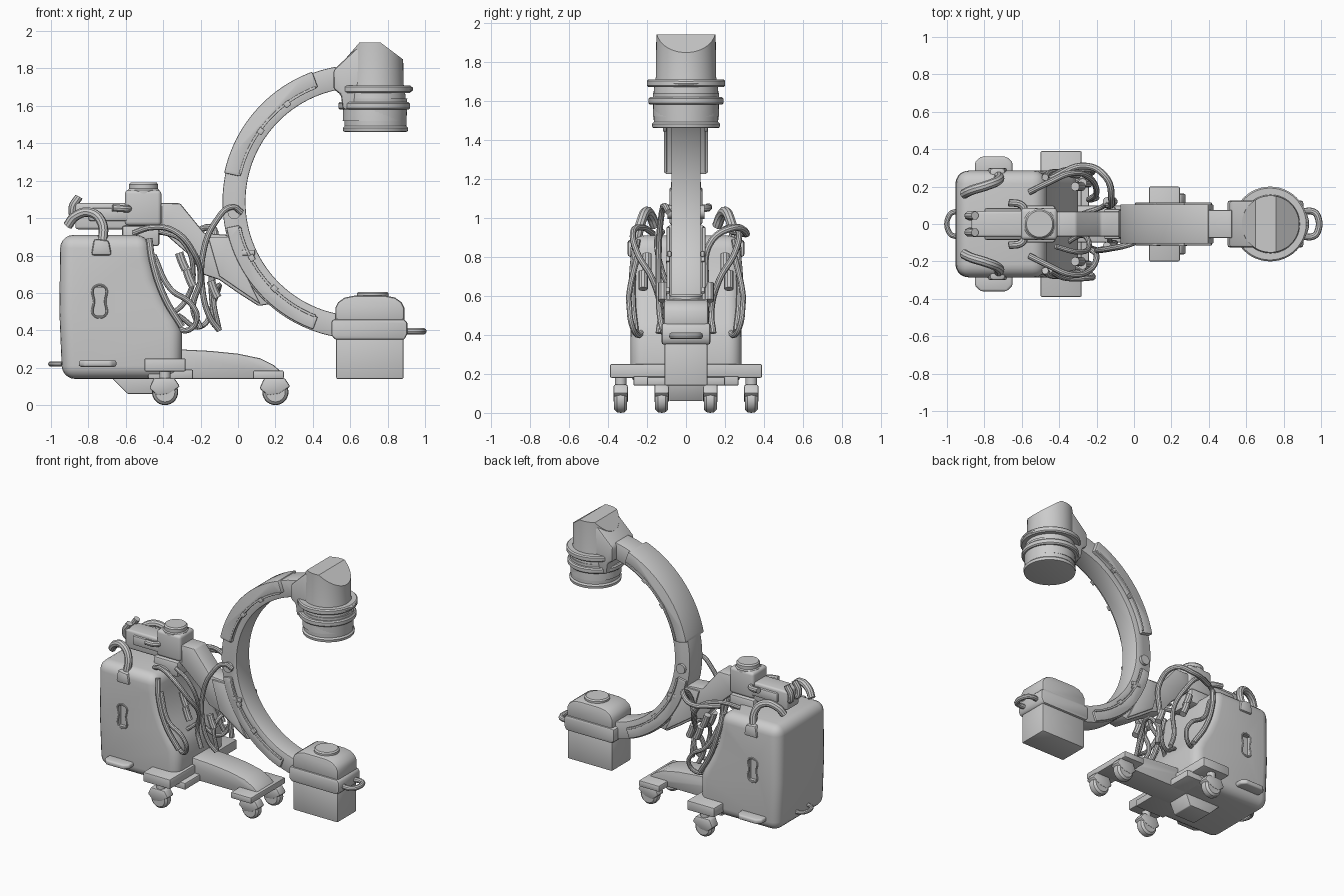
import bpy, bmesh, math
from mathutils import Vector


def finish(ob, bevel=0, seg=3, angle=40):
    if bevel:
        m = ob.modifiers.new("Bevel", 'BEVEL')
        m.width, m.segments, m.limit_method = bevel, seg, 'ANGLE'
        m.angle_limit = math.radians(angle)
    bpy.ops.object.select_all(action='DESELECT')
    ob.select_set(True)
    bpy.context.view_layer.objects.active = ob
    bpy.ops.object.convert(target='MESH')
    bpy.ops.object.shade_smooth_by_angle(angle=math.radians(35))
    return bpy.context.object


def from_bm(name, bm, bevel=0, seg=3, angle=40):
    bmesh.ops.recalc_face_normals(bm, faces=bm.faces)
    me = bpy.data.meshes.new(name)
    bm.to_mesh(me)
    bm.free()
    ob = bpy.data.objects.new(name, me)
    bpy.context.collection.objects.link(ob)
    return finish(ob, bevel, seg, angle)


def prism(name, pts, y0, y1, bevel=0.008, seg=2, angle=40):
    """Extrude an x-z outline from y0 to y1."""
    bm = bmesh.new()
    f = bm.faces.new([bm.verts.new((x, y0, z)) for x, z in pts])
    r = bmesh.ops.extrude_face_region(bm, geom=[f])
    vs = [v for v in r['geom'] if isinstance(v, bmesh.types.BMVert)]
    bmesh.ops.translate(bm, verts=vs, vec=(0, y1 - y0, 0))
    return from_bm(name, bm, bevel, seg, angle)


def box(name, x0, x1, y0, y1, z0, z1, bevel=0.008, seg=2):
    return prism(name, [(x0, z0), (x1, z0), (x1, z1), (x0, z1)], y0, y1, bevel, seg)


def lathe(name, center, profile, axis='Z', n=40, cuts=()):
    """Revolve (radius, height) pairs; cuts are (point, normal) planes."""
    bm = bmesh.new()
    rings = []
    for r, h in profile:
        ring = []
        for i in range(n):
            a = 2 * math.pi * i / n
            c, s = r * math.cos(a), r * math.sin(a)
            p = Vector((c, s, h)) if axis == 'Z' else Vector((c, h, s))
            ring.append(bm.verts.new(p + Vector(center)))
        rings.append(ring)
    for a, b in zip(rings, rings[1:]):
        for i in range(n):
            j = (i + 1) % n
            bm.faces.new((a[i], a[j], b[j], b[i]))
    bm.faces.new(rings[0])
    bm.faces.new(rings[-1])
    for co, no in cuts:
        r = bmesh.ops.bisect_plane(bm, geom=bm.verts[:] + bm.edges[:] + bm.faces[:],
                                   plane_co=co, plane_no=no, clear_outer=True)
        edges = [e for e in r['geom_cut'] if isinstance(e, bmesh.types.BMEdge)]
        bmesh.ops.holes_fill(bm, edges=edges)
    return from_bm(name, bm)


def tube(name, pts, r=0.014, cyclic=False):
    cu = bpy.data.curves.new(name, 'CURVE')
    cu.dimensions = '3D'
    cu.bevel_depth, cu.bevel_resolution, cu.resolution_u = r, 3, 8
    cu.use_fill_caps = True
    sp = cu.splines.new('BEZIER')
    sp.bezier_points.add(len(pts) - 1)
    for b, p in zip(sp.bezier_points, pts):
        b.co = p
        b.handle_left_type = b.handle_right_type = 'AUTO'
    sp.use_cyclic_u = cyclic
    ob = bpy.data.objects.new(name, cu)
    bpy.context.collection.objects.link(ob)
    return finish(ob)


def arc(r0, r1, a0, a1, n=40):
    """Outline of a ring section around the C-arm centre."""
    ang = [math.radians(a0 + (a1 - a0) * i / n) for i in range(n + 1)]
    return ([(0.65 + r1 * math.cos(a), 1.087 + r1 * math.sin(a)) for a in ang] +
            [(0.65 + r0 * math.cos(a), 1.087 + r0 * math.sin(a)) for a in reversed(ang)])


# Cabinet with concave front and recessed side slots
cabinet = prism("cabinet", [(-0.94, 0.14), (-0.30, 0.14), (-0.30, 0.40), (-0.33, 0.47), (-0.39, 0.57),
                            (-0.435, 0.68), (-0.46, 0.79), (-0.475, 0.91), (-0.95, 0.91), (-0.955, 0.5)],
                -0.285, 0.285, 0.07, 5, 45)
for s in (-1, 1):
    cut = box("slot_cutter", -0.77, -0.71, s * 0.29 - 0.03, s * 0.29 + 0.03, 0.48, 0.63, 0)
    cut.hide_render = True
    m = cabinet.modifiers.new("Slot", 'BOOLEAN')
    m.operation, m.object, m.solver = 'DIFFERENCE', cut, 'EXACT'
    cabinet = finish(cabinet)
    bpy.data.objects.remove(cut)
    # Slot lip, foot bumper, push handle and its mount
    tube("slot_lip", [(x, s * 0.284, z) for x, z in
                      ((-0.77, 0.48), (-0.77, 0.555), (-0.77, 0.63), (-0.71, 0.63), (-0.71, 0.555), (-0.71, 0.48))],
         0.006, True)
    lathe_pts = [(-0.85, 0.26), (-0.85, 0.33), (-0.82, 0.36), (-0.68, 0.36), (-0.65, 0.33), (-0.65, 0.26)]
    bm = bmesh.new()
    f = bm.faces.new([bm.verts.new((x, s * y, 0.205)) for x, y in lathe_pts])
    r = bmesh.ops.extrude_face_region(bm, geom=[f])
    bmesh.ops.translate(bm, verts=[v for v in r['geom'] if isinstance(v, bmesh.types.BMVert)], vec=(0, 0, 0.035))
    from_bm("foot_bumper", bm, 0.012)
    tube("push_handle", [(-0.91, s * 0.16, 0.96), (-0.87, s * 0.18, 1.01), (-0.79, s * 0.205, 1.03),
                         (-0.73, s * 0.23, 0.98), (-0.725, s * 0.26, 0.85)], 0.026)
    prism("handle_mount", [(-0.785, 0.80), (-0.675, 0.80), (-0.69, 0.88), (-0.77, 0.89)],
          s * 0.24, s * 0.30, 0.015)
    # Edge trim following the concave cabinet front
    tube("front_trim", [(-0.475, s * 0.25, 0.89), (-0.455, s * 0.27, 0.76), (-0.39, s * 0.275, 0.57),
                        (-0.30, s * 0.26, 0.42)], 0.018)
tube("rear_hoop", [(-0.94, -0.07, 0.22), (-0.985, -0.05, 0.22), (-0.985, 0.05, 0.22), (-0.94, 0.07, 0.22)], 0.014)

# Wheeled base
prism("base_leg", [(-0.6, 0.14), (0.22, 0.14), (0.24, 0.17), (0.19, 0.215), (0.12, 0.25), (0.0, 0.275),
                   (-0.15, 0.29), (-0.35, 0.30), (-0.6, 0.30)], -0.10, 0.10, 0.01)
box("front_crossbar", 0.08, 0.245, -0.2, 0.2, 0.14, 0.185)
box("rear_crossbar", -0.50, -0.28, -0.39, 0.39, 0.18, 0.25)
box("rear_axle_plate", -0.48, -0.24, -0.27, 0.27, 0.14, 0.19)
prism("belly_wedge", [(-0.68, 0.15), (-0.59, 0.06), (-0.42, 0.06), (-0.38, 0.15)], -0.085, 0.085, 0.005)
for s in (-1, 1):
    for tag, x, y, r in (("front", 0.20, 0.125, 0.07), ("rear", -0.39, 0.335, 0.07)):
        w = 0.033
        lathe(tag + "_wheel", (x, s * y, r),
              [(0.02, -w), (r * 0.75, -w), (r * 0.95, -w * 0.6), (r, 0), (r * 0.95, w * 0.6), (r * 0.75, w), (0.02, w)],
              'Y', 28)
        prism(tag + "_caster_hood", [(x - 0.085, 0.09), (x - 0.04, 0.05), (x + 0.02, 0.06), (x + 0.08, 0.10),
                                     (x + 0.05, 0.145), (x - 0.06, 0.145)], s * y - 0.037, s * y + 0.037, 0.01)
        lathe(tag + "_caster_stem", (x, s * y, 0.13), [(0.03, 0), (0.03, 0.05)], n=20)

# Upper horizontal arm, swivel and grips
box("column", -0.62, -0.42, -0.10, 0.10, 0.85, 0.96, 0.015)
box("upper_arm", -0.87, -0.40, -0.07, 0.07, 0.94, 1.08, 0.015, 3)
box("arm_side_strip", -0.80, -0.58, -0.085, 0.085, 0.985, 1.055, 0.012)
box("swivel_block", -0.605, -0.41, -0.085, 0.085, 0.96, 1.15, 0.02, 3)
lathe("swivel_knob", (-0.505, 0, 1.13), [(0.085, 0), (0.085, 0.02), (0.078, 0.027), (0.078, 0.05), (0.07, 0.06)])
for s in (-1, 1):
    tube("rear_grip", [(-0.82, s * 0.04, 1.04), (-0.87, s * 0.04, 1.01), (-0.885, s * 0.045, 1.05),
                       (-0.85, s * 0.045, 1.115)], 0.022)
    tube("cable_hook", [(-0.58, s * 0.06, 1.05), (-0.60, s * 0.10, 1.05), (-0.67, s * 0.115, 1.055)], 0.02)
prism("arm_bracket", [(-0.43, 1.08), (-0.31, 1.08), (-0.18, 0.92), (-0.05, 0.91), (-0.02, 0.80), (0.06, 0.65),
                      (0.17, 0.54), (0.11, 0.53), (0.0, 0.60), (-0.10, 0.67), (-0.19, 0.70), (-0.27, 0.81),
                      (-0.43, 0.95)], -0.068, 0.068, 0.01)
prism("bracket_side_plate", [(-0.16, 0.90), (-0.05, 0.90), (0.08, 0.62), (0.12, 0.54), (-0.10, 0.69)],
      -0.08, 0.08, 0.006)

# C-arm with side rails
prism("c_arm", arc(0.61, 0.733, 100, 260, 56), -0.075, 0.075, 0.006)
prism("upper_rail", arc(0.652, 0.74, 110, 168), -0.105, 0.105, 0.006)
prism("lower_rail", arc(0.655, 0.725, 191, 250), -0.09, 0.09, 0.006)
for s in (-1, 1):
    for tag, a0, a1, y in (("upper", 111, 167, 0.106), ("lower", 192, 249, 0.091)):
        prism(tag + "_rail_lip", arc(0.648, 0.662, a0, a1), s * y - 0.008, s * y + 0.008, 0.003)
        for a in (a0 + 14, a0 + 32):
            prism(tag + "_rail_stop", arc(0.635, 0.665, a, a + 3, 2), s * y - 0.012, s * y + 0.006, 0.003)
    lathe("pivot_boss", (-0.02, s * 0.08, 1.03), [(0.035, -0.015), (0.035, 0.015)], 'Y', 24)
    box("lock_lever", 0.02, 0.09, s * 0.085 - 0.01, s * 0.085 + 0.01, 0.80, 0.83, 0.006)

# Image detector head
lathe("detector_housing", (0.73, 0, 0), [(0.17, 1.52), (0.165, 1.66), (0.155, 1.72), (0.152, 1.94)], n=48,
      cuts=[((0.65, 0, 1.94), (-0.14, 0, 0.12)), ((0.76, 0, 1.94), (0.09, 0, 0.12))])
prism("detector_mount", [(0.51, 1.69), (0.55, 1.66), (0.56, 1.58), (0.72, 1.58), (0.72, 1.91), (0.63, 1.905),
                         (0.53, 1.81), (0.51, 1.79)], -0.125, 0.125, 0.015)
lathe("detector_drum", (0.735, 0, 0), [(0.16, 1.46), (0.172, 1.463), (0.175, 1.482), (0.165, 1.492),
                                       (0.168, 1.57), (0.17, 1.64)], n=48)
for z, r in ((1.60, 0.172), (1.69, 0.18)):
    lathe("detector_ring", (0.728, 0, z), [(r - 0.03, -0.02), (r + 0.012, -0.02), (r + 0.02, -0.012),
                                           (r + 0.02, 0.012), (r + 0.012, 0.02), (r - 0.03, 0.02)], n=48)
tube("detector_grip", [(0.86, -0.09, 1.69), (0.91, -0.05, 1.69), (0.91, 0.05, 1.69), (0.86, 0.09, 1.69)], 0.014)

# X-ray source
box("source_box", 0.525, 0.885, -0.11, 0.11, 0.14, 0.38)
prism("source_collar", [(0.52, 0.35), (0.89, 0.35), (0.905, 0.38), (0.905, 0.44), (0.89, 0.46), (0.52, 0.46),
                        (0.50, 0.455), (0.50, 0.37)], -0.125, 0.125, 0.012)
prism("source_cover", [(0.52, 0.44), (0.89, 0.44), (0.89, 0.52), (0.875, 0.55), (0.84, 0.575), (0.79, 0.585),
                       (0.62, 0.585), (0.57, 0.575), (0.535, 0.55), (0.52, 0.52)], -0.115, 0.115, 0.015)
lathe("source_cap", (0.72, 0, 0.57), [(0.085, 0), (0.085, 0.028), (0.075, 0.036)])
tube("source_handle", [(0.89, -0.065, 0.395), (0.96, -0.065, 0.395), (0.982, -0.04, 0.395),
                       (0.982, 0.04, 0.395), (0.96, 0.065, 0.395), (0.89, 0.065, 0.395)], 0.018)

# Hanging cables
for s in (-1, 1):
    tube("side_cable", [(-0.56, s * 0.17, 0.92), (-0.46, s * 0.22, 0.95), (-0.34, s * 0.27, 0.93),
                        (-0.24, s * 0.25, 0.82), (-0.20, s * 0.17, 0.68), (-0.24, s * 0.13, 0.52),
                        (-0.20, s * 0.14, 0.41)], 0.016)
    tube("low_cable", [(-0.45, s * 0.25, 0.80), (-0.36, s * 0.29, 0.62), (-0.25, s * 0.29, 0.54),
                       (-0.22, s * 0.28, 0.46), (-0.27, s * 0.25, 0.40), (-0.34, s * 0.22, 0.42)], 0.015)
    for x, y, z in ((-0.30, 0.20, 0.77), (-0.26, 0.22, 0.68), (-0.13, 0.12, 0.62)):
        tube("plug", [(x - 0.015, s * y, z + 0.045), (x, s * y, z), (x + 0.02, s * y, z - 0.045)], 0.024)
tube("c_arm_cable", [(0.02, -0.09, 1.03), (-0.03, -0.11, 1.06), (-0.12, -0.13, 0.98), (-0.185, -0.14, 0.82),
                     (-0.19, -0.14, 0.62), (-0.15, -0.13, 0.47), (-0.10, -0.11, 0.40)], 0.016)
tube("far_cable", [(-0.45, 0.24, 0.93), (-0.26, 0.31, 0.92), (-0.15, 0.25, 0.95), (-0.12, 0.13, 0.88),
                   (-0.14, 0.10, 0.65), (-0.12, 0.10, 0.42)], 0.018)
tube("looped_cable", [(-0.10, -0.10, 0.40), (-0.13, -0.08, 0.58), (-0.10, 0.02, 0.64), (-0.13, 0.10, 0.55),
                      (-0.20, 0.08, 0.42), (-0.32, 0.04, 0.48)], 0.014)
tube("inner_cable", [(-0.42, -0.12, 0.93), (-0.30, -0.15, 0.88), (-0.24, -0.12, 0.72), (-0.28, -0.06, 0.56),
                     (-0.36, -0.10, 0.48)], 0.014)
